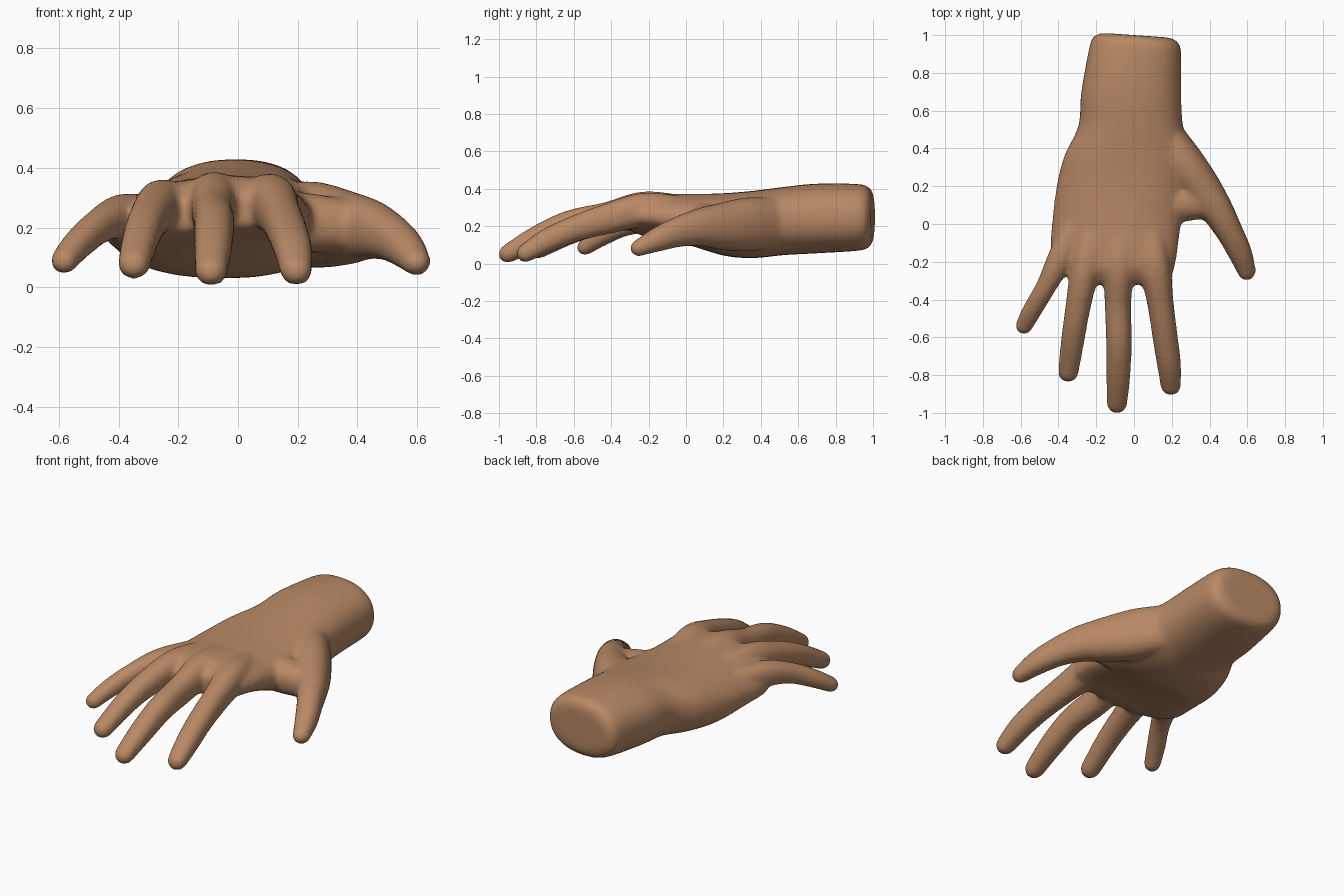
import bpy, bmesh, math
from mathutils import Vector

if "Cube" in bpy.data.objects:
    bpy.data.objects.remove(bpy.data.objects["Cube"])

SIDES = 28


def spline(rows, steps=6):
    """Smoothly interpolate rows of numbers (Catmull-Rom)."""
    out = []
    for i in range(len(rows) - 1):
        a, b = rows[max(i - 1, 0)], rows[i]
        c, d = rows[i + 1], rows[min(i + 2, len(rows) - 1)]
        for s in range(steps):
            t = s / steps
            out.append([0.5 * (2 * q + (r - p) * t + (2 * p - 5 * q + 4 * r - u) * t * t
                               + (3 * q - p - 3 * r + u) * t ** 3)
                        for p, q, r, u in zip(a, b, c, d)])
    out.append(list(rows[-1]))
    return out


def loft(bm, rings):
    """Skin closed rings and cap both ends."""
    loops = [[bm.verts.new(p) for p in ring] for ring in rings]
    faces = []
    for a, b in zip(loops, loops[1:]):
        for i in range(SIDES):
            j = (i + 1) % SIDES
            faces.append(bm.faces.new((a[i], a[j], b[j], b[i])))
    faces.append(bm.faces.new(loops[0][::-1]))
    faces.append(bm.faces.new(loops[-1]))
    bmesh.ops.recalc_face_normals(bm, faces=faces)


def oval(t, power):
    c, s = math.cos(t), math.sin(t)
    e = 2 / power
    return math.copysign(abs(c) ** e, c), math.copysign(abs(s) ** e, s)


def angles():
    return [2 * math.pi * i / SIDES for i in range(SIDES)]


def palm(bm, rows):
    """Rows: y, x left, x right, z bottom, z top, arch."""
    rings = []
    for y, xl, xr, zb, zt, arch in spline(rows):
        ring = []
        for t in angles():
            c, s = oval(t, 2.3)
            x = (xl + xr) / 2 + c * (xr - xl) / 2
            z = (zb + zt) / 2 + s * (zt - zb) / 2 - arch * (x - 0.03) ** 2
            skew = 0.07 * x * min(1, max(0, (y - 0.8) / 0.15))
            ring.append((x, y - skew, z))
        rings.append(ring)
    loft(bm, rings)


def digit(bm, rows):
    """Rows: x, y, z, half width, half thickness; rounded at the tip."""
    pts = spline(rows)
    tip = Vector(pts[-1][:3])
    way = (tip - Vector(pts[-3][:3])).normalized()
    w, h = pts[-1][3:]
    for k in (0.35, 0.65, 0.88, 1.0):
        r = max(0.2, math.sqrt(1 - k * k))
        pts.append([*(tip + way * w * k), w * r, h * r])
    rings = []
    for i, p in enumerate(pts):
        tan = Vector(pts[min(i + 1, len(pts) - 1)][:3]) - Vector(pts[max(i - 1, 0)][:3])
        tan.normalize()
        side = tan.cross(Vector((0, 0, 1))).normalized()
        up = side.cross(tan)
        ring = []
        for t in angles():
            c, s = oval(t, 2.2)
            ring.append(Vector(p[:3]) + side * c * p[3] + up * s * p[4])
        rings.append(ring)
    loft(bm, rings)


bm = bmesh.new()

# wrist, heel and back of the hand
palm(bm, [
    (1.00, -0.16, 0.18, 0.14, 0.36, 0),
    (0.985, -0.205, 0.225, 0.095, 0.40, 0),
    (0.93, -0.235, 0.25, 0.07, 0.425, 0),
    (0.70, -0.28, 0.25, 0.055, 0.428, 0),
    (0.52, -0.295, 0.26, 0.045, 0.41, 0),
    (0.36, -0.37, 0.30, 0.03, 0.39, 0.05),
    (0.20, -0.41, 0.29, 0.045, 0.378, 0.15),
    (0.00, -0.435, 0.25, 0.115, 0.375, 0.3),
    (-0.15, -0.44, 0.23, 0.16, 0.378, 0.4),
    (-0.25, -0.38, 0.21, 0.175, 0.365, 0.4),
    (-0.32, -0.27, 0.17, 0.20, 0.31, 0.4),
])

# little finger
digit(bm, [
    (-0.31, 0.02, 0.25, 0.06, 0.06), (-0.39, -0.18, 0.24, 0.068, 0.072),
    (-0.465, -0.33, 0.205, 0.054, 0.06), (-0.535, -0.45, 0.145, 0.052, 0.052),
    (-0.583, -0.54, 0.088, 0.046, 0.044)])
# ring finger
digit(bm, [
    (-0.22, -0.05, 0.28, 0.07, 0.07), (-0.26, -0.24, 0.275, 0.076, 0.085),
    (-0.30, -0.46, 0.225, 0.066, 0.073), (-0.325, -0.62, 0.165, 0.062, 0.062),
    (-0.348, -0.785, 0.078, 0.055, 0.05)])
# middle finger
digit(bm, [
    (-0.07, -0.02, 0.295, 0.07, 0.07), (-0.08, -0.22, 0.295, 0.08, 0.092),
    (-0.085, -0.42, 0.245, 0.07, 0.085), (-0.08, -0.62, 0.21, 0.068, 0.076),
    (-0.083, -0.80, 0.135, 0.064, 0.066), (-0.09, -0.95, 0.055, 0.055, 0.05)])
# index finger
digit(bm, [
    (0.08, -0.02, 0.29, 0.07, 0.07), (0.11, -0.22, 0.29, 0.083, 0.09),
    (0.14, -0.42, 0.24, 0.07, 0.082), (0.165, -0.60, 0.185, 0.067, 0.07),
    (0.185, -0.74, 0.125, 0.064, 0.064), (0.195, -0.855, 0.058, 0.055, 0.05)])
# thumb
digit(bm, [
    (0.15, 0.50, 0.22, 0.09, 0.13), (0.25, 0.34, 0.21, 0.11, 0.145),
    (0.35, 0.20, 0.20, 0.105, 0.128), (0.435, 0.08, 0.195, 0.088, 0.103),
    (0.505, -0.04, 0.17, 0.072, 0.082), (0.56, -0.15, 0.13, 0.064, 0.066),
    (0.597, -0.25, 0.085, 0.05, 0.046)])
# web between thumb and palm
digit(bm, [
    (0.10, 0.12, 0.22, 0.10, 0.10), (0.24, 0.11, 0.215, 0.10, 0.10),
    (0.37, 0.11, 0.205, 0.08, 0.085)])

mesh = bpy.data.meshes.new("hand")
bm.to_mesh(mesh)
bm.free()
hand = bpy.data.objects.new("hand", mesh)
bpy.context.collection.objects.link(hand)

# one skin colour
skin = bpy.data.materials.new("warm brown skin")
skin.diffuse_color = (0.48, 0.25, 0.13, 1)
skin.use_nodes = True
skin.node_tree.nodes["Principled BSDF"].inputs["Base Color"].default_value = skin.diffuse_color
mesh.materials.append(skin)

# fuse the parts into one skin and soften the joins
fuse = hand.modifiers.new("fuse", 'REMESH')
fuse.mode = 'VOXEL'
fuse.voxel_size = 0.014
fuse.use_smooth_shade = True
soften = hand.modifiers.new("soften", 'SMOOTH')
soften.factor = 0.5
soften.iterations = 10
for poly in mesh.polygons:
    poly.use_smooth = True
